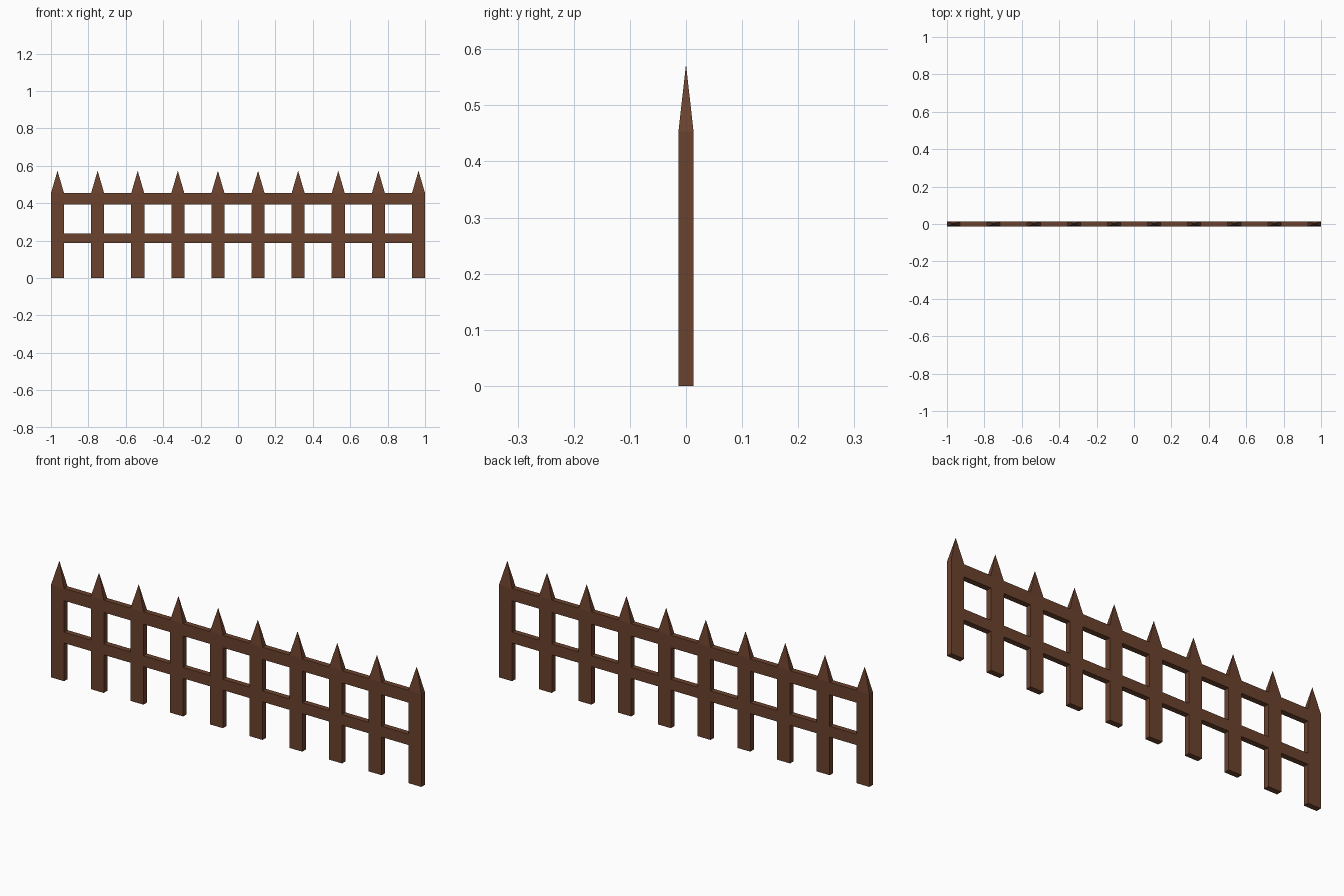
import bpy, bmesh

if "Cube" in bpy.data.objects:
    bpy.data.objects.remove(bpy.data.objects["Cube"])

COUNT, POST_W, DEPTH = 10, 0.07, 0.027
SHOULDER, TIP = 0.453, 0.573
SPACING = (2 - POST_W) / (COUNT - 1)

wood = bpy.data.materials.new("brown wood")
wood.diffuse_color = (0.147, 0.054, 0.027, 1)
wood.use_nodes = True
wood.node_tree.nodes["Principled BSDF"].inputs["Base Color"].default_value = wood.diffuse_color


def make_object(name, bm):
    bmesh.ops.recalc_face_normals(bm, faces=bm.faces)
    mesh = bpy.data.meshes.new(name)
    bm.to_mesh(mesh)
    bm.free()
    mesh.materials.append(wood)
    obj = bpy.data.objects.new(name, mesh)
    bpy.context.collection.objects.link(obj)


def add_box(bm, x0, x1, z0, z1):
    """Box of the fence thickness; returns its vertices."""
    verts = bmesh.ops.create_cube(bm, size=1)["verts"]
    for v in verts:
        v.co = ((x0 + x1) / 2 + v.co.x * (x1 - x0), v.co.y * DEPTH,
                (z0 + z1) / 2 + v.co.z * (z1 - z0))
    return verts


centres = [-1 + POST_W / 2 + i * SPACING for i in range(COUNT)]

# Pickets: box with a four-sided pointed top
for i, x in enumerate(centres):
    bm = bmesh.new()
    add_box(bm, x - POST_W / 2, x + POST_W / 2, 0, SHOULDER)
    top = max(bm.faces, key=lambda f: f.calc_center_median().z)
    poked = bmesh.ops.poke(bm, faces=[top])
    poked["verts"][0].co.z = TIP
    make_object(f"picket_{i + 1}", bm)

# Rails: flush segments filling the gaps between pickets
for name, z0, z1 in (("lower_rail", 0.186, 0.239), ("upper_rail", 0.393, SHOULDER)):
    bm = bmesh.new()
    for a, b in zip(centres, centres[1:]):
        add_box(bm, a + POST_W / 2, b - POST_W / 2, z0, z1)
    make_object(name, bm)
